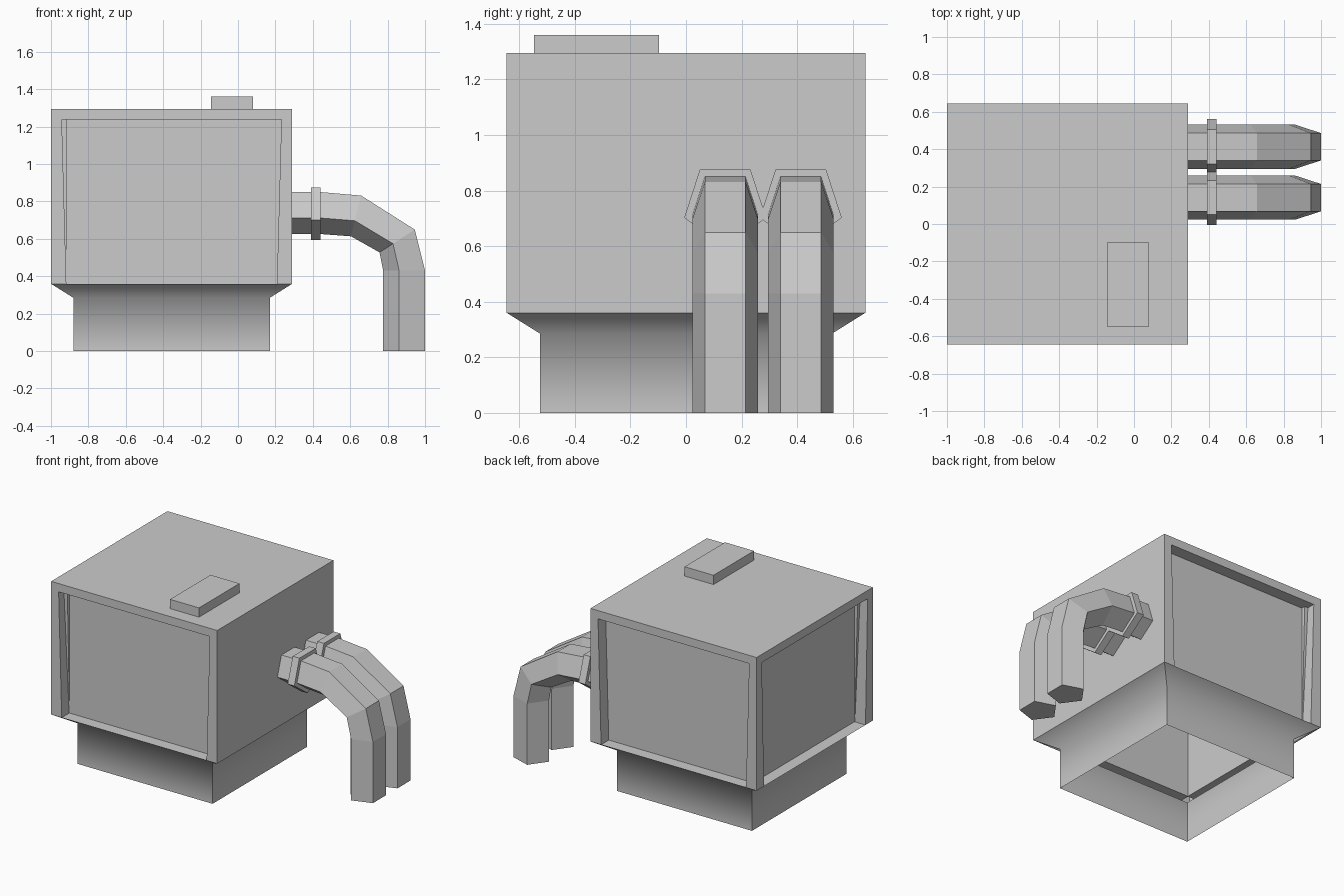
import bpy, bmesh, math
from mathutils import Vector

if "Cube" in bpy.data.objects:
    bpy.data.objects.remove(bpy.data.objects["Cube"])


def finish(name, bm):
    bmesh.ops.recalc_face_normals(bm, faces=bm.faces)
    mesh = bpy.data.meshes.new(name)
    bm.to_mesh(mesh)
    bm.free()
    obj = bpy.data.objects.new(name, mesh)
    bpy.context.collection.objects.link(obj)
    return obj


def loft(bm, rings, caps=()):
    """Skin a list of point rings; caps holds the ring indices to close."""
    vs = [[bm.verts.new(p) for p in ring] for ring in rings]
    n = len(vs[0])
    for a, b in zip(vs, vs[1:]):
        for i in range(n):
            j = (i + 1) % n
            bm.faces.new((a[i], a[j], b[j], b[i]))
    for c in caps:
        bm.faces.new(vs[c])


def rect(x0, x1, y0, y1, z):
    return [(x0, y0, z), (x1, y0, z), (x1, y1, z), (x0, y1, z)]


# Cabinet: open underneath, recessed panels on front, back and left
FULL = (-1.0, 0.29, -0.645, 0.645)
bm = bmesh.new()
loft(bm, [rect(*FULL, 0.36), rect(*FULL, 1.295)], caps=[1])
bmesh.ops.recalc_face_normals(bm, faces=bm.faces)
bm.normal_update()
panels = [f for f in bm.faces if f.normal.x < -0.5 or abs(f.normal.y) > 0.5]
for face in panels:
    bmesh.ops.inset_region(bm, faces=[face], thickness=0.082)
    face.normal_update()
    inward = face.normal * -0.085
    moved = bmesh.ops.extrude_discrete_faces(bm, faces=[face])["faces"]
    bmesh.ops.translate(bm, verts=list(moved[0].verts), vec=inward)
# normals are already consistent on this open shell
mesh = bpy.data.meshes.new("cabinet")
bm.to_mesh(mesh)
bm.free()
bpy.context.collection.objects.link(bpy.data.objects.new("cabinet", mesh))

# Plinth: hollow skirt, smooth vertically, sharp at corners
FOOT = (-0.88, 0.17, -0.525, 0.525)
bm = bmesh.new()
loft(bm, [rect(*FULL, 0.36), rect(*FOOT, 0.285), rect(*FOOT, 0.0)])
for f in bm.faces:
    f.smooth = True
for e in bm.edges:
    a, b = e.verts
    e.smooth = abs(a.co.z - b.co.z) < 0.01
finish("plinth", bm)

# Top hatch
bm = bmesh.new()
HATCH = (-0.145, 0.08, -0.547, -0.098)
loft(bm, [rect(*HATCH, 1.295), rect(*HATCH, 1.36)], caps=[0, 1])
finish("top_hatch", bm)


def pentagon(x, y, z, tilt, r):
    """Five-sided section, flat side outwards; tilt 0 = pipe runs along x."""
    out = Vector((math.sin(tilt), 0, math.cos(tilt)))
    side = Vector((0, 1, 0))
    c = Vector((x, y, z))
    angles = [math.radians(36 + 72 * i) for i in range(5)]
    return [c + out * math.cos(a) * r + side * math.sin(a) * r for a in angles]


# Pipes with collars: x, z and tilt of each section
PATH = [(0.28, 0.75, 0), (0.44, 0.75, 0), (0.634, 0.734, 14),
        (0.861, 0.595, 57), (0.9, 0.43, 90), (0.9, 0.0, 90)]
for label, y in (("front", 0.141), ("rear", 0.413)):
    bm = bmesh.new()
    loft(bm, [pentagon(x, y, z, math.radians(t), 0.124) for x, z, t in PATH],
         caps=[0, -1])
    finish(label + "_pipe", bm)
    bm = bmesh.new()
    loft(bm, [pentagon(x, y, 0.75, 0, 0.155) for x in (0.39, 0.442)], caps=[0, 1])
    finish(label + "_pipe_collar", bm)
